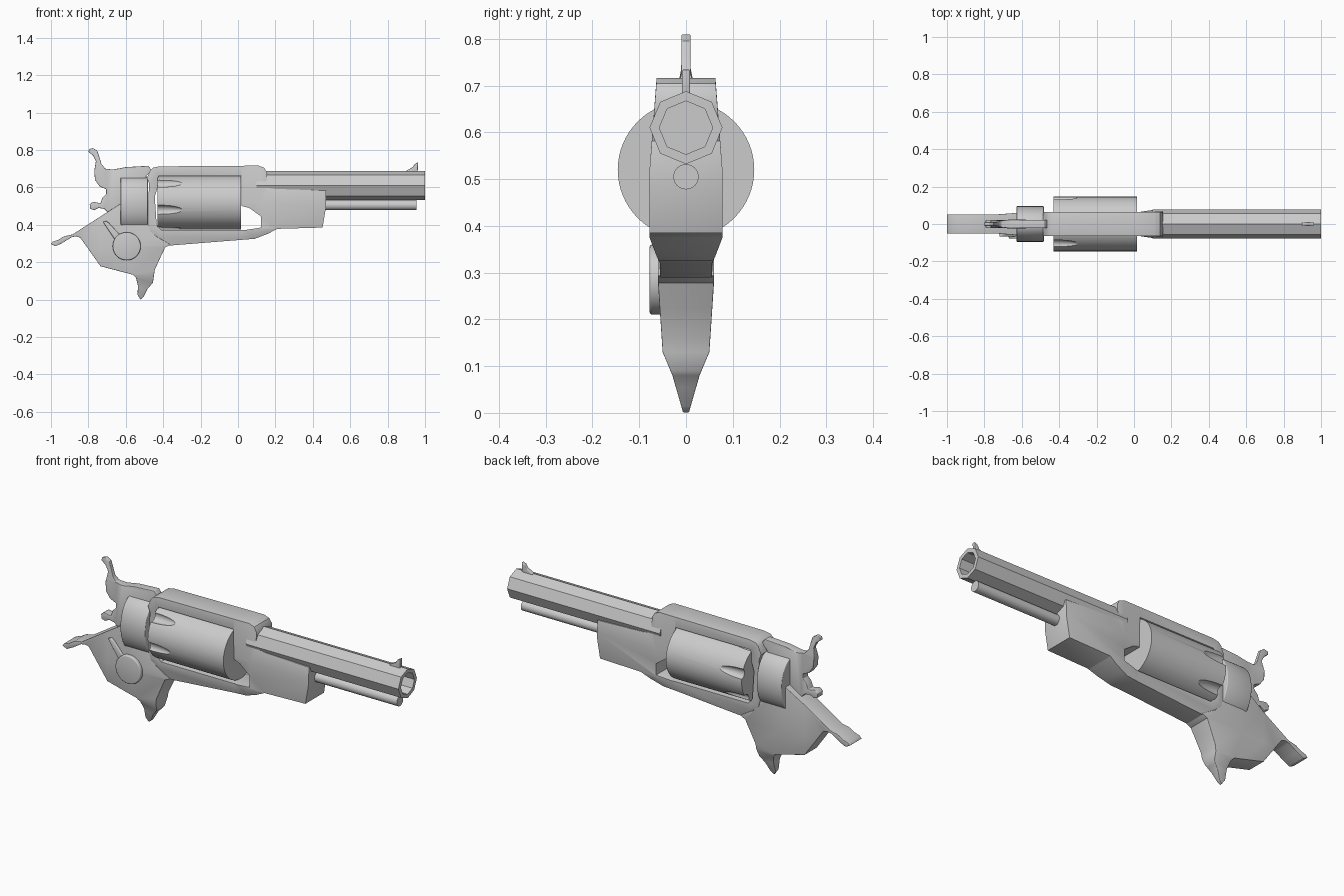
import bpy, bmesh
from math import radians, sin, cos, pi
from mathutils import Matrix, Vector

if "Cube" in bpy.data.objects:
    bpy.data.objects.remove(bpy.data.objects["Cube"])


def finish(bm, name, bevel=0.0, cutters=(), angle=35):
    bmesh.ops.recalc_face_normals(bm, faces=bm.faces)
    me = bpy.data.meshes.new(name)
    bm.to_mesh(me)
    bm.free()
    ob = bpy.data.objects.new(name, me)
    bpy.context.collection.objects.link(ob)
    bpy.ops.object.select_all(action='DESELECT')
    ob.select_set(True)
    bpy.context.view_layer.objects.active = ob
    for c in cutters:
        m = ob.modifiers.new("cut", 'BOOLEAN')
        m.operation, m.solver, m.object = 'DIFFERENCE', 'EXACT', c
        bpy.ops.object.modifier_apply(modifier=m.name)
    if bevel:
        m = ob.modifiers.new("bevel", 'BEVEL')
        m.width, m.segments, m.limit_method = bevel, 3, 'ANGLE'
        m.angle_limit = radians(40)
        bpy.ops.object.modifier_apply(modifier=m.name)
    bpy.ops.object.shade_smooth_by_angle(angle=radians(angle))
    for c in cutters:
        bpy.data.objects.remove(c)
    return ob


def prism(name, pts, half, zcuts=(), xcuts=(), y=0.0, **kw):
    """Extrude an x-z profile; half is a number or a half-width function of x, z."""
    bm = bmesh.new()
    f = bm.faces.new([bm.verts.new((x, -1, z)) for x, z in pts])
    ext = bmesh.ops.extrude_face_region(bm, geom=[f])
    for v in ext['geom']:
        if isinstance(v, bmesh.types.BMVert):
            v.co.y = 1
    for co, no in [((0, 0, c), (0, 0, 1)) for c in zcuts] + [((c, 0, 0), (1, 0, 0)) for c in xcuts]:
        bmesh.ops.bisect_plane(bm, geom=bm.verts[:] + bm.edges[:] + bm.faces[:],
                               plane_co=co, plane_no=no, dist=1e-5)
    for v in bm.verts:
        w = half(v.co.x, v.co.z) if callable(half) else half
        v.co.y = y + v.co.y * w
    return finish(bm, name, **kw)


def rod_mesh(x0, x1, z, r, n, ry=None):
    """Closed cylinder along x."""
    bm = bmesh.new()
    bmesh.ops.create_cone(bm, cap_ends=True, segments=n, radius1=r, radius2=r, depth=x1 - x0)
    bm.transform(Matrix.Translation(((x0 + x1) / 2, 0, z))
                 @ Matrix.Diagonal((1, (ry or r) / r, 1, 1)) @ Matrix.Rotation(pi / 2, 4, 'Y'))
    return bm


def lerp(t, a, b):
    t = max(0, min(1, t))
    return a + (b - a) * t


# octagonal barrel with a recessed bore
bm = rod_mesh(0.10, 1.0, 0.61, 0.078, 8)
bm.normal_update()
face = max(bm.faces, key=lambda f: f.calc_center_median().x)
bmesh.ops.inset_region(bm, faces=[face], thickness=0.021)
ext = bmesh.ops.extrude_face_region(bm, geom=[face])
bmesh.ops.translate(bm, vec=(-0.5, 0, 0), verts=[g for g in ext['geom'] if isinstance(g, bmesh.types.BMVert)])
if face.is_valid:
    bmesh.ops.delete(bm, geom=[face], context='FACES_ONLY')
finish(bm, "barrel", angle=20)

# rod under the barrel and front sight
finish(rod_mesh(0.30, 0.955, 0.505, 0.027, 24), "under_rod")
prism("front_sight", [(0.895, 0.67), (0.90, 0.69), (0.935, 0.708), (0.945, 0.724), (0.963, 0.735),
                      (0.96, 0.67)], 0.009, bevel=0.003)


# frame with an open window
def frame_half(x, z):
    w = lerp((z - 0.52) / 0.19, 0.078, 0.063)
    w = lerp((x - 0.02) / 0.1, 0.063, w)
    return lerp((0.375 - z) / 0.06, w, 0.055)


window = prism("window_cutter", [(-0.425, 0.66), (0.018, 0.66), (0.02, 0.50), (0.06, 0.49), (0.122, 0.445),
                                 (0.122, 0.385), (0.04, 0.372), (-0.41, 0.372), (-0.435, 0.40),
                                 (-0.445, 0.55), (-0.43, 0.60)], 0.3)
window.hide_render = True
prism("frame", [(-0.47, 0.69), (-0.455, 0.705), (-0.42, 0.712), (0.11, 0.716), (0.14, 0.705), (0.155, 0.68),
                (0.155, 0.64), (0.138, 0.61), (0.16, 0.597), (0.20, 0.592), (0.47, 0.582), (0.47, 0.49),
                (0.452, 0.385), (0.21, 0.378), (0.16, 0.352), (0.09, 0.325), (-0.35, 0.29), (-0.385, 0.29),
                (-0.43, 0.335), (-0.47, 0.365), (-0.485, 0.42), (-0.475, 0.62), (-0.487, 0.65)],
      frame_half, zcuts=(0.375, 0.52), xcuts=(0.02, 0.12), cutters=[window], bevel=0.008)

# drum with six rear scoops
bm = bmesh.new()
for k in range(6):
    a = radians(196 + 60 * k)
    bmesh.ops.create_uvsphere(bm, u_segments=20, v_segments=12, radius=1,
                              matrix=Matrix.Translation((-0.42, 0.155 * cos(a + pi / 2 - pi / 2), 0.52 + 0.155 * sin(a)))
                              @ Matrix.Diagonal((0.13, 0.028, 0.028, 1)))
scoops = finish(bm, "scoop_cutter")
scoops.hide_render = True
finish(rod_mesh(-0.43, 0.016, 0.52, 0.146, 64), "drum", cutters=[scoops])

# rounded shield behind the drum
finish(rod_mesh(-0.628, -0.482, 0.512, 0.143, 48, ry=0.095), "rear_shield", bevel=0.004)

# hammer with its thin top plate
prism("hammer", [(-0.795, 0.805), (-0.775, 0.81), (-0.752, 0.795), (-0.742, 0.765), (-0.73, 0.725),
                 (-0.71, 0.70), (-0.67, 0.695), (-0.60, 0.708), (-0.48, 0.715), (-0.46, 0.69),
                 (-0.49, 0.66), (-0.49, 0.42), (-0.66, 0.42), (-0.69, 0.46), (-0.715, 0.485),
                 (-0.745, 0.49), (-0.77, 0.478), (-0.79, 0.485), (-0.793, 0.51), (-0.775, 0.523),
                 (-0.735, 0.515), (-0.725, 0.545), (-0.705, 0.565), (-0.705, 0.59), (-0.74, 0.605),
                 (-0.765, 0.64), (-0.768, 0.69), (-0.76, 0.74), (-0.775, 0.77), (-0.80, 0.79)],
      lambda x, z: lerp((z - 0.68) / 0.05, 0.022, 0.010) if x < -0.68 else 0.022,
      xcuts=(-0.70,), zcuts=(0.70,), bevel=0.003)


# grip body with rear spur and pointed toe
def grip_half(x, z):
    if z < 0.13:
        return lerp(z / 0.08, 0.006, 0.029) if z < 0.08 else lerp((z - 0.08) / 0.05, 0.029, 0.05)
    return lerp((z - 0.13) / 0.15, 0.05, 0.06) if x > -0.66 else 0.051


prism("grip", [(-1.0, 0.297), (-0.99, 0.31), (-0.96, 0.32), (-0.93, 0.338), (-0.885, 0.348), (-0.625, 0.515),
               (-0.56, 0.51), (-0.48, 0.40), (-0.44, 0.34), (-0.36, 0.293), (-0.39, 0.278), (-0.415, 0.225),
               (-0.445, 0.16), (-0.455, 0.09), (-0.485, 0.055), (-0.505, 0.015), (-0.522, 0.0),
               (-0.537, 0.025), (-0.535, 0.075), (-0.545, 0.115), (-0.562, 0.133), (-0.735, 0.178),
               (-0.825, 0.305), (-0.845, 0.332), (-0.865, 0.338), (-0.89, 0.333), (-0.94, 0.302), (-0.975, 0.285)],
      grip_half, zcuts=(0.08, 0.13, 0.28), xcuts=(-0.735, -0.6), bevel=0.006)

# round side boss and its tapered lever, on the front side only
bm = bmesh.new()
bmesh.ops.create_cone(bm, cap_ends=True, segments=40, radius1=0.075, radius2=0.075, depth=0.07,
                      matrix=Matrix.Translation((-0.595, -0.043, 0.285)) @ Matrix.Rotation(pi / 2, 4, 'X'))
finish(bm, "side_boss", bevel=0.006)
prism("side_lever", [(-0.722, 0.415), (-0.705, 0.42), (-0.69, 0.41), (-0.64, 0.355), (-0.58, 0.32),
                     (-0.63, 0.26), (-0.665, 0.33)], 0.015, y=-0.052, bevel=0.004)
